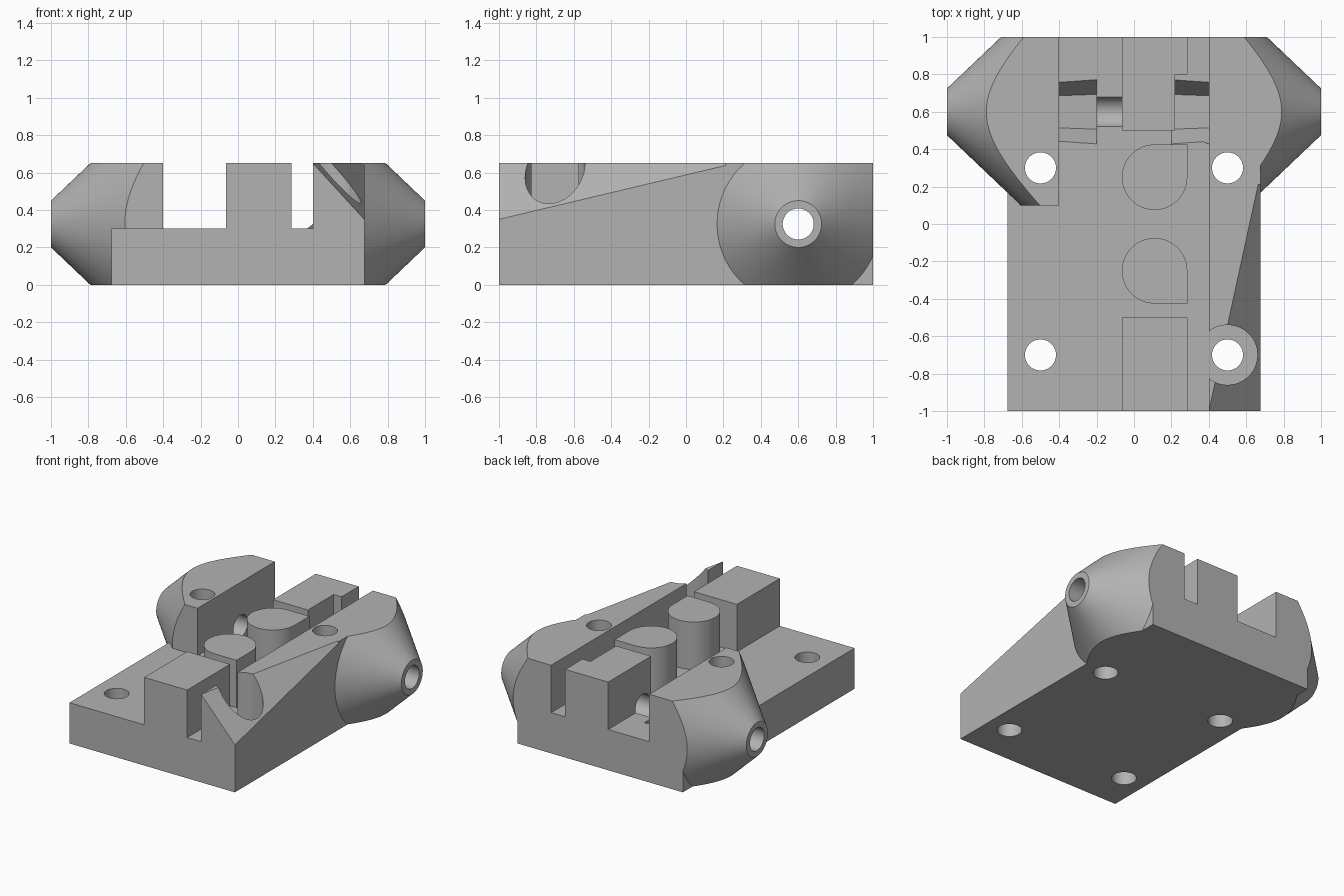
import bpy
import bmesh
from math import pi, radians, cos, sin
from mathutils import Matrix, Vector

if "Cube" in bpy.data.objects:
    bpy.data.objects.remove(bpy.data.objects["Cube"])

FLOOR, TOP, HALF = 0.30, 0.65, 0.675
AXLE_Y, AXLE_Z = 0.6, TOP / 2

grey = bpy.data.materials.new("plain_grey")
grey.use_nodes = True
COLOUR = (0.45, 0.45, 0.45, 1)
grey.diffuse_color = COLOUR
grey.node_tree.nodes["Principled BSDF"].inputs["Base Color"].default_value = COLOUR


def finish(name, bm):
    bmesh.ops.recalc_face_normals(bm, faces=bm.faces)
    mesh = bpy.data.meshes.new(name)
    bm.to_mesh(mesh)
    bm.free()
    mesh.materials.append(grey)
    obj = bpy.data.objects.new(name, mesh)
    bpy.context.collection.objects.link(obj)
    return obj


def box(name, x, y, z, cut=None):
    """Box from ranges, optionally sliced by a plane (point, normal)."""
    bm = bmesh.new()
    bmesh.ops.create_cube(bm, size=1)
    for v in bm.verts:
        v.co = [r[0] if c < 0 else r[1] for c, r in zip(v.co, (x, y, z))]
    if cut:
        geom = bm.verts[:] + bm.edges[:] + bm.faces[:]
        bmesh.ops.bisect_plane(bm, geom=geom, plane_co=cut[0], plane_no=cut[1], clear_outer=True)
        bmesh.ops.holes_fill(bm, edges=bm.edges)
    return finish(name, bm)


def cone(name, centre, length, r1, r2, sides=64, along_x=False):
    bm = bmesh.new()
    matrix = Matrix.Translation(centre)
    if along_x:
        matrix = matrix @ Matrix.Rotation(pi / 2, 4, "Y")
    bmesh.ops.create_cone(bm, cap_ends=True, segments=sides, radius1=r1, radius2=r2,
                          depth=length, matrix=matrix)
    return finish(name, bm)


def pillar(name, side):
    """Round pillar with one square corner, facing +y or -y."""
    r, steps = 0.175, 48
    outline = [(r, 0), (r, r)]
    outline += [(r * cos(a), r * sin(a)) for a in
                (pi / 2 + 1.5 * pi * i / steps for i in range(steps))]
    bm = bmesh.new()
    face = bm.faces.new([bm.verts.new((0.11 + px, side * (0.25 + py), 0.1)) for px, py in outline])
    top = bmesh.ops.extrude_face_region(bm, geom=[face])["geom"]
    bmesh.ops.translate(bm, vec=(0, 0, TOP - 0.1),
                        verts=[v for v in top if isinstance(v, bmesh.types.BMVert)])
    return finish(name, bm)


def combine(body, tool, operation):
    mod = body.modifiers.new(tool.name, "BOOLEAN")
    mod.operation, mod.solver, mod.object = operation, "EXACT", tool
    bpy.context.view_layer.objects.active = body
    bpy.ops.object.modifier_apply(modifier=mod.name)
    bpy.data.objects.remove(tool)


# Base plate
body = box("base_block", (-HALF, HALF), (-1, 1), (0, FLOOR))

# Conical side bosses, trimmed to the block's height and depth
for side, label in ((1, "left"), (-1, "right")):
    r_wide, r_tip = (0.695, 0.125)
    radii = (r_wide, r_tip) if side > 0 else (r_tip, r_wide)
    boss = cone(label + "_boss", (side * 0.7, AXLE_Y, AXLE_Z), 0.6, *radii, sides=96, along_x=True)
    trim = box("trim", sorted((side * 0.4, side * 1.1)), (0.1, 1), (0, TOP))
    combine(boss, trim, "INTERSECT")
    combine(body, boss, "UNION")

# Side rail with a slanted front
corner = Vector((0.4, -1, TOP))
low, back = Vector((HALF, -1, 0.35)), Vector((HALF, 0.263, TOP))
normal = (low - corner).cross(back - corner)
if normal.z < 0:
    normal.negate()
rail_x = (0.4, HALF)
parts = [
    box("rail_front", rail_x, (-1, 0.21), (0.1, TOP), (corner, normal)),
    box("rail_back", rail_x, (0.21, AXLE_Y), (0.1, TOP)),
    # Centre blocks and pillars
    box("front_block", (-0.065, 0.285), (-1, -0.5), (0.1, TOP)),
    box("rear_block", (-0.065, 0.285), (0.8, 1), (0.1, TOP)),
    box("rear_block_neck", (-0.065, 0.22), (0.5, 0.8), (0.1, TOP)),
    pillar("rear_pillar", 1),
    pillar("front_pillar", -1),
]
for part in parts:
    combine(body, part, "UNION")

# Axle bore, hexagonal nut pockets, screw holes and counterbore
cutters = [
    cone("axle_bore", (0, AXLE_Y, AXLE_Z), 2.2, 0.083, 0.083, along_x=True),
    cone("nut_pocket_right", (-0.3, AXLE_Y, AXLE_Z), 0.2, 0.172, 0.186, 6, True),
    cone("nut_pocket_left", (0.3, AXLE_Y, AXLE_Z), 0.2, 0.186, 0.172, 6, True),
    cone("counterbore", (0.5, -0.7, FLOOR + 0.25), 0.5, 0.16, 0.16),
]
cutters += [cone("screw_hole", (x, y, 0.4), 1.2, 0.083, 0.083)
            for x in (-0.5, 0.5) for y in (-0.7, 0.3)]
for cutter in cutters:
    combine(body, cutter, "DIFFERENCE")

# Smooth curved faces, sharp edges kept
body.select_set(True)
bpy.context.view_layer.objects.active = body
bpy.ops.object.shade_smooth_by_angle(angle=radians(25))
